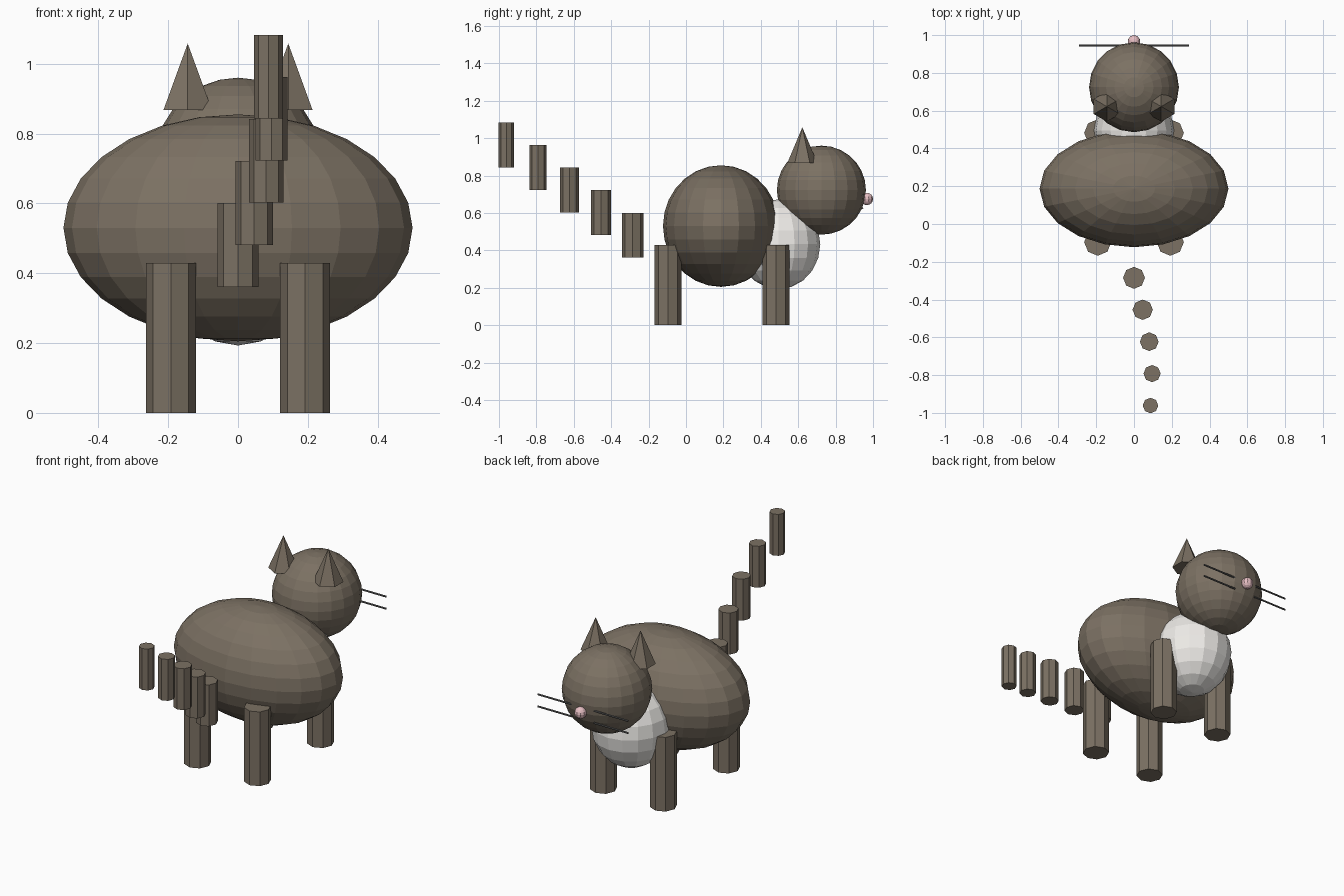
import bpy
from math import sin

if "Cube" in bpy.data.objects:
    bpy.data.objects.remove(bpy.data.objects["Cube"])


def material(name, rgb):
    m = bpy.data.materials.new(name)
    m.diffuse_color = (*rgb, 1)
    m.use_nodes = True
    m.node_tree.nodes["Principled BSDF"].inputs["Base Color"].default_value = m.diffuse_color
    return m


FUR = material("fur", (0.20, 0.165, 0.125))
WHITE = material("white_fur", (0.85, 0.83, 0.80))
PINK = material("pink", (0.80, 0.52, 0.55))
DARK = material("dark", (0.12, 0.12, 0.12))


def finish(name, mat):
    o = bpy.context.object
    o.name = name
    o.data.materials.append(mat)
    return o


def ball(name, loc, radii, segs, rings, mat):
    bpy.ops.mesh.primitive_uv_sphere_add(segments=segs, ring_count=rings, radius=1, location=loc)
    bpy.context.object.scale = radii
    return finish(name, mat)


def rod(name, loc, r, h, sides, mat, rot=(0, 0, 0)):
    bpy.ops.mesh.primitive_cylinder_add(vertices=sides, radius=r, depth=h, location=loc, rotation=rot)
    return finish(name, mat)


# Body, chest bib, head and nose
ball("body", (0, 0.187, 0.53), (0.5, 0.31, 0.325), 20, 14, FUR)
ball("chest", (0, 0.495, 0.433), (0.212, 0.223, 0.24), 16, 10, WHITE)
ball("head", (0, 0.724, 0.722), (0.238, 0.238, 0.238), 20, 14, FUR)
ball("nose", (0, 0.967, 0.675), (0.033, 0.033, 0.033), 10, 8, PINK)

for side, s in (("left", -1), ("right", 1)):
    # Legs
    for end, y in (("back", -0.096), ("front", 0.482)):
        rod(f"{end}_leg_{side}", (s * 0.192, y, 0.215), 0.072, 0.43, 8, FUR)
    # Ears
    bpy.ops.mesh.primitive_cone_add(vertices=6, radius1=0.08, radius2=0, depth=0.19,
                                    location=(s * 0.144, 0.622, 0.963))
    finish(f"ear_{side}", FUR)
    # Whiskers
    for level, z in (("lower", 0.625), ("upper", 0.695)):
        rod(f"{level}_whisker_{side}", (s * 0.18, 0.944, z), 0.005, 0.22, 6, DARK, (0, 1.5708, 0))

# Tail made of separate rising, tapering segments
for i in range(5):
    rod(f"tail_segment_{i + 1}", (0.096 * sin(i * 0.5), -0.285 - 0.169 * i, 0.481 + 0.1205 * i),
        0.058 - 0.0042 * i, 0.24, 8, FUR)
